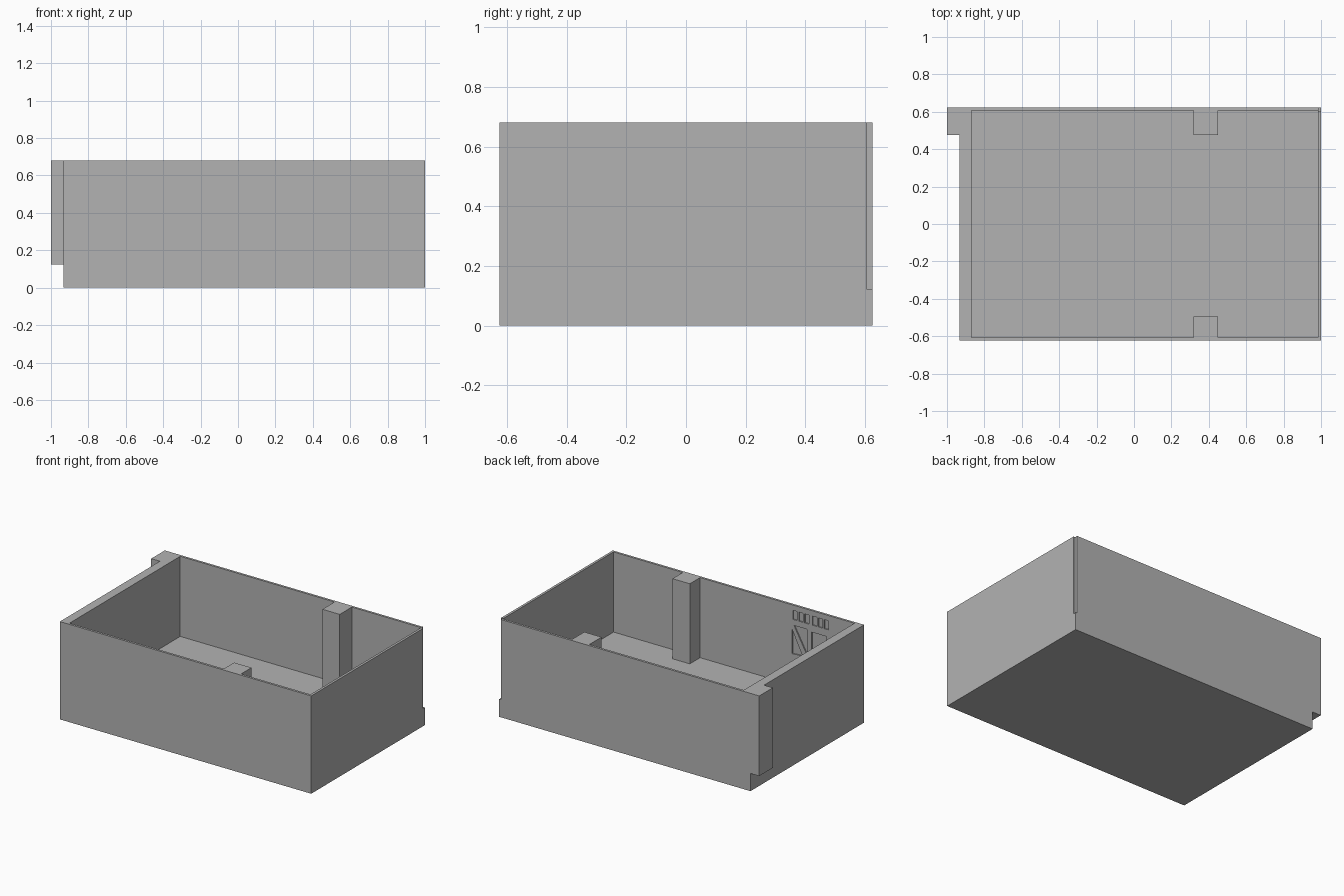
import bpy
import bmesh

cube = bpy.data.objects.get("Cube")
if cube:
    bpy.data.objects.remove(cube, do_unlink=True)

grey = bpy.data.materials.new("plain_grey")
grey.use_nodes = True
COLOUR = (0.45, 0.45, 0.45, 1)
grey.diffuse_color = COLOUR
grey.node_tree.nodes["Principled BSDF"].inputs["Base Color"].default_value = COLOUR

# Main dimensions
LEFT, RIGHT, DEPTH, HEIGHT = -0.933, 1.0, 0.624, 0.68
FLOOR = 0.123
IN_LEFT, IN_RIGHT, IN_Y = -0.87, 0.983, 0.608


def prism(name, points, shift):
    """Extrude a closed 3D outline along a vector."""
    bm = bmesh.new()
    face = bm.faces.new([bm.verts.new(p) for p in points])
    new = bmesh.ops.extrude_face_region(bm, geom=[face])["geom"]
    bmesh.ops.translate(bm, vec=shift, verts=[v for v in new if isinstance(v, bmesh.types.BMVert)])
    bmesh.ops.recalc_face_normals(bm, faces=bm.faces)
    mesh = bpy.data.meshes.new(name)
    bm.to_mesh(mesh)
    bm.free()
    mesh.materials.append(grey)
    obj = bpy.data.objects.new(name, mesh)
    bpy.context.collection.objects.link(obj)
    return obj


def upright(name, outline, z0, z1):
    return prism(name, [(x, y, z0) for x, y in outline], (0, 0, z1 - z0))


def box(name, x0, x1, y0, y1, z0, z1):
    return upright(name, [(x0, y0), (x1, y0), (x1, y1), (x0, y1)], z0, z1)


def cut(target, cutter):
    cutter.hide_render = True
    mod = target.modifiers.new("cut", "BOOLEAN")
    mod.operation = "DIFFERENCE"
    mod.solver = "EXACT"
    mod.object = cutter
    bpy.context.view_layer.update()
    graph = bpy.context.evaluated_depsgraph_get()
    mesh = bpy.data.meshes.new_from_object(target.evaluated_get(graph))
    target.modifiers.clear()
    target.data = mesh
    bpy.data.objects.remove(cutter, do_unlink=True)


# Open case; the cavity outline steps around the two full-height pillars
case = box("case", LEFT, RIGHT, -DEPTH, DEPTH, 0, HEIGHT)
P0, P1, P_FRONT, P_BACK = 0.317, 0.45, -0.495, 0.475
cavity = [
    (IN_LEFT, -IN_Y), (P0, -IN_Y), (P0, P_FRONT), (P1, P_FRONT), (P1, -IN_Y),
    (IN_RIGHT, -IN_Y), (IN_RIGHT, IN_Y), (P1, IN_Y), (P1, P_BACK),
    (P0, P_BACK), (P0, IN_Y), (IN_LEFT, IN_Y),
]
cut(case, upright("cavity", cavity, FLOOR, HEIGHT + 0.1))

# Hinge notch in the back corner
cut(case, box("corner_notch", 0.987, RIGHT + 0.1, 0.604, DEPTH + 0.1, FLOOR, HEIGHT + 0.1))

# Shallow recesses on the inside of the front wall: two groups of three slots
for start in (-0.67, -0.52):
    for i in range(3):
        x = start + i * 0.045
        cut(case, box("slot", x, x + 0.033, -IN_Y - 0.008, -IN_Y + 0.02, 0.58, 0.643))

# Angular recessed panels under the slots
panels = [
    [(-0.39, 0.51), (-0.39, 0.34), (-0.47, 0.345)],
    [(-0.405, 0.54), (-0.505, 0.54), (-0.505, 0.36)],
    [(-0.54, 0.53), (-0.655, 0.53), (-0.626, 0.36), (-0.54, 0.36)],
]
for panel in panels:
    cut(case, prism("panel", [(x, -IN_Y - 0.008, z) for x, z in panel], (0, 0.028, 0)))

# Side tab at the back
box("side_tab", -1.0, LEFT, 0.475, DEPTH, FLOOR, HEIGHT)
